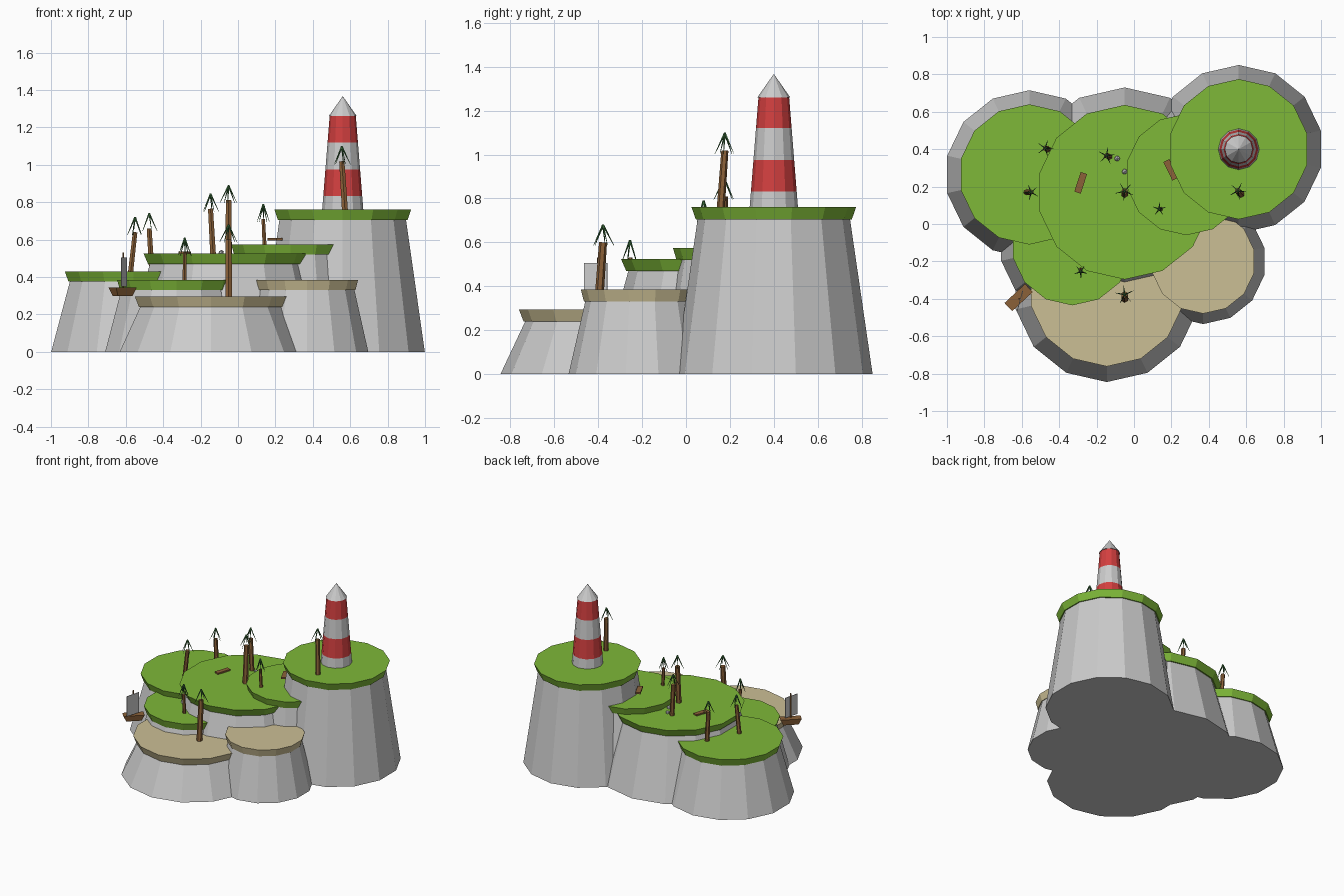
import bpy, math
from mathutils import Vector, Matrix

if "Cube" in bpy.data.objects:
    bpy.data.objects.remove(bpy.data.objects["Cube"])


def material(name, r, g, b):
    m = bpy.data.materials.new(name)
    m.diffuse_color = (r, g, b, 1)
    m.use_nodes = True
    m.node_tree.nodes["Principled BSDF"].inputs["Base Color"].default_value = m.diffuse_color
    return m


GRASS = material("grass", 0.21, 0.48, 0.04)
SAND = material("sand", 0.60, 0.52, 0.30)
RED = material("red_paint", 0.65, 0.05, 0.05)
WOOD = material("wood", 0.26, 0.12, 0.04)
LEAF = material("leaf", 0.05, 0.18, 0.05)
WHITE = material("white_paint", 0.6, 0.6, 0.6)


def finish(name, mat):
    ob = bpy.context.object
    ob.name = name
    if mat:
        ob.data.materials.append(mat)
    return ob


def frustum(name, n, a, b, r1, r2, mat=None):
    """Tapered n-sided solid running from point a to point b."""
    a, b = Vector(a), Vector(b)
    d = b - a
    bpy.ops.mesh.primitive_cone_add(vertices=n, radius1=r1, radius2=r2, depth=d.length)
    ob = finish(name, mat)
    up = abs(d.x) + abs(d.y) < 1e-6 and d.z > 0
    rot = Matrix() if up else Vector((0, 0, 1)).rotation_difference(d).to_matrix().to_4x4()
    ob.matrix_world = Matrix.Translation((a + b) / 2) @ rot
    return ob


def box(name, loc, size, angle, mat=None):
    bpy.ops.mesh.primitive_cube_add(size=1, location=loc, rotation=(0, 0, math.radians(angle)))
    ob = finish(name, mat)
    ob.scale = size
    return ob


# Rock terraces with flared caps: x, y, base radius, top height, cap material
terraces = [
    (0.56, 0.40, 0.45, 0.76, GRASS),
    (-0.56, 0.265, 0.45, 0.43, GRASS),
    (-0.05, 0.17, 0.56, 0.525, GRASS),
    (0.28, 0.265, 0.39, 0.575, GRASS),
    (-0.33, -0.11, 0.39, 0.385, GRASS),
    (-0.145, -0.345, 0.50, 0.295, SAND),
    (0.37, -0.20, 0.335, 0.385, SAND),
]
for x, y, r, z, mat in terraces:
    frustum("rock_terrace", 14, (x, y, 0), (x, y, z - 0.05), r, r * 0.77)
    frustum("terrace_cap", 14, (x, y, z - 0.055), (x, y, z), r * 0.79, r * 0.833, mat)

# Lighthouse: striped tapered tower and pointed roof
levels = [0.75, 0.832, 0.976, 1.12, 1.26]
tower_r = lambda z: 0.11 - 0.04 * (z - 0.76) / 0.5
for i, (z0, z1) in enumerate(zip(levels, levels[1:])):
    frustum("lighthouse_band", 12, (0.56, 0.40, z0), (0.56, 0.40, z1),
            tower_r(z0), tower_r(z1), RED if i % 2 else WHITE)
frustum("lighthouse_roof", 12, (0.56, 0.40, 1.26), (0.56, 0.40, 1.367), 0.075, 0)

# Palms: trunk base point, trunk top point
palms = [
    ((-0.46, 0.40, 0.42), (-0.475, 0.405, 0.66)),
    ((-0.575, 0.17, 0.42), (-0.55, 0.17, 0.64)),
    ((-0.133, 0.36, 0.515), (-0.147, 0.365, 0.765)),
    ((-0.05, 0.16, 0.515), (-0.05, 0.175, 0.81)),
    ((0.142, 0.08, 0.565), (0.135, 0.08, 0.71)),
    ((-0.285, -0.245, 0.375), (-0.285, -0.255, 0.53)),
    ((-0.05, -0.40, 0.285), (-0.05, -0.378, 0.60)),
    ((0.572, 0.158, 0.75), (0.555, 0.177, 1.018)),
]
for k, (base, top) in enumerate(palms):
    h = top[2] - base[2]
    frustum("palm_trunk", 6, base, top, 0.005 + 0.05 * h, 0.004 + 0.045 * h, WOOD)
    apex = Vector(top) + Vector((0, 0, 0.08))
    spread = 0.022 + 0.09 * h
    for i in range(5):
        t = math.tau * i / 5 + k * 0.7
        tip = apex + Vector((spread * math.cos(t), spread * math.sin(t), -0.095))
        frustum("palm_frond", 4, apex, tip, 0.005, 0.001, LEAF)

# Foot planks between terraces
box("foot_plank", (-0.285, 0.22, 0.53), (0.11, 0.036, 0.012), 72, WOOD)
box("foot_plank", (0.197, 0.29, 0.602), (0.11, 0.036, 0.012), 116, WOOD)

# Pebbles on the middle terrace
for x, y in [(-0.09, 0.35), (-0.05, 0.28)]:
    bpy.ops.mesh.primitive_ico_sphere_add(subdivisions=1, radius=0.016, location=(x, y, 0.53))
    finish("pebble", None)

# Boat: hull narrowing to the keel, mast and sail
hull = box("boat_hull", (-0.617, -0.393, 0.322), (0.15, 0.06, 0.045), 43, WOOD)
for v in hull.data.vertices:
    if v.co.z < 0:
        v.co.x *= 0.72
        v.co.y *= 0.7
frustum("boat_mast", 6, (-0.613, -0.40, 0.34), (-0.613, -0.40, 0.53), 0.005, 0.005, WOOD)
box("boat_sail", (-0.61, -0.412, 0.428), (0.11, 0.004, 0.155), 75)
